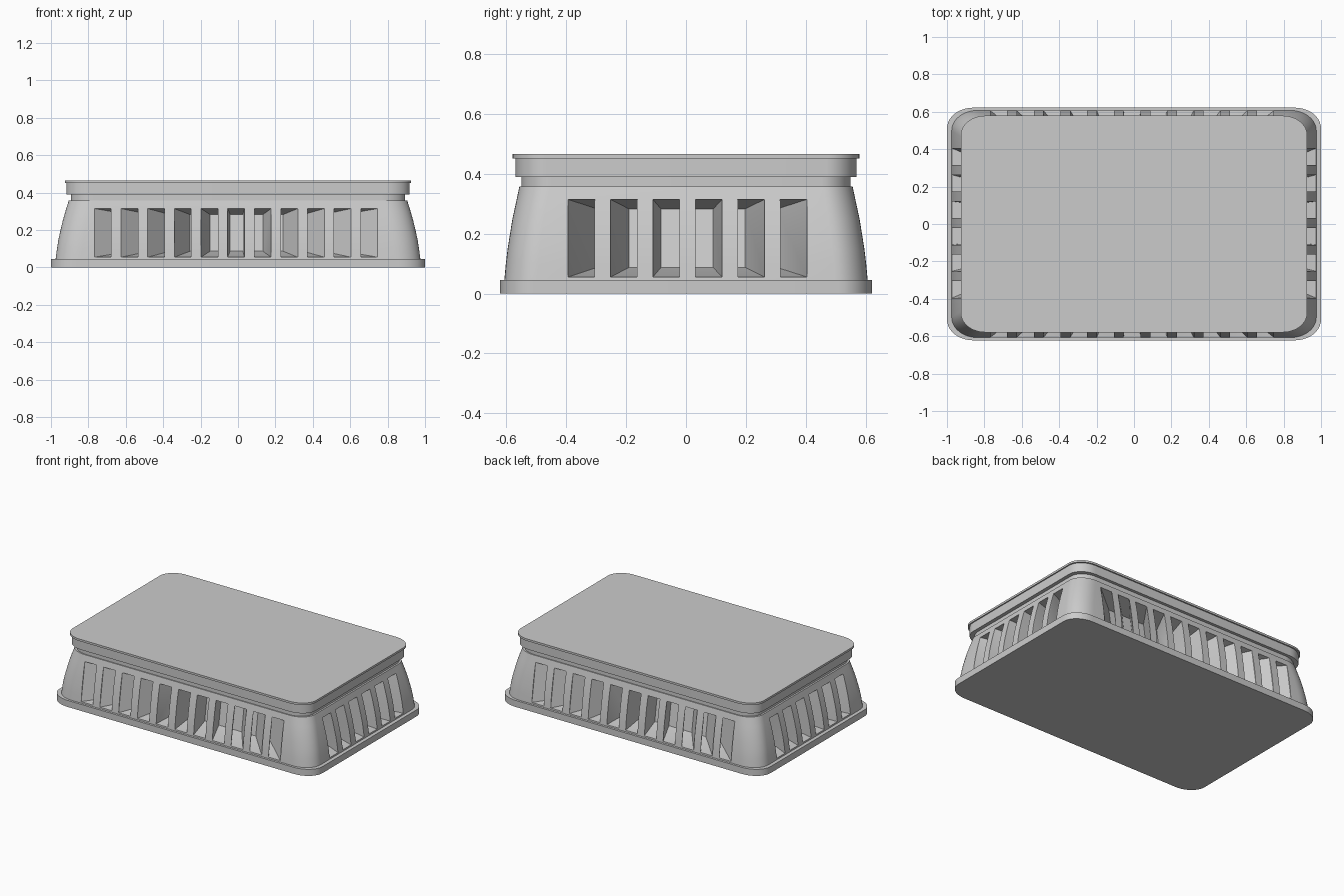
import bpy, bmesh, math

cube = bpy.data.objects.get("Cube")
if cube:
    bpy.data.objects.remove(cube, do_unlink=True)

grey = bpy.data.materials.new("stone_grey")
grey.use_nodes = True
grey.diffuse_color = (0.6, 0.6, 0.6, 1)
grey.node_tree.nodes["Principled BSDF"].inputs["Base Color"].default_value = (0.6, 0.6, 0.6, 1)


def finish(name, bm):
    bmesh.ops.recalc_face_normals(bm, faces=bm.faces)
    mesh = bpy.data.meshes.new(name)
    bm.to_mesh(mesh)
    bm.free()
    mesh.materials.append(grey)
    obj = bpy.data.objects.new(name, mesh)
    bpy.context.collection.objects.link(obj)
    return obj


def smooth(obj):
    bpy.ops.object.select_all(action='DESELECT')
    obj.select_set(True)
    bpy.context.view_layer.objects.active = obj
    bpy.ops.object.shade_smooth_by_angle(angle=math.radians(28))


def outline(hx, hy, steps=10):
    """Rounded rectangle with slightly elliptical corners."""
    rx, ry = 0.14 * hx, 0.18 * hy
    points = []
    for corner, (sx, sy) in enumerate([(1, 1), (-1, 1), (-1, -1), (1, -1)]):
        for i in range(steps + 1):
            a = (corner + i / steps) * math.pi / 2
            points.append((sx * (hx - rx) + rx * math.cos(a),
                           sy * (hy - ry) + ry * math.sin(a)))
    return points


def loft(name, profile):
    """Closed solid through rounded rectangles (half x, half y, z)."""
    bm = bmesh.new()
    rings = [[bm.verts.new((x, y, z)) for x, y in outline(hx, hy)] for hx, hy, z in profile]
    n = len(rings[0])
    for low, high in zip(rings, rings[1:]):
        for i in range(n):
            j = (i + 1) % n
            bm.faces.new((low[i], low[j], high[j], high[i]))
    bm.faces.new(rings[0])
    bm.faces.new(rings[-1])
    return finish(name, bm)


# Stacked plinth parts
foot = loft("foot_rim", [(1, 0.622, 0), (1, 0.622, 0.045)])
wall = loft("curved_wall", [(0.975, 0.607, 0.045), (0.968, 0.602, 0.10), (0.96, 0.596, 0.15),
                            (0.949, 0.588, 0.20), (0.937, 0.58, 0.25), (0.923, 0.569, 0.30),
                            (0.905, 0.557, 0.357)])
neck = loft("recessed_neck", [(0.893, 0.55, 0.357), (0.893, 0.55, 0.39)])
band = loft("upper_band", [(0.918, 0.57, 0.39), (0.918, 0.57, 0.452)])
top = loft("top_plate", [(0.926, 0.579, 0.452), (0.926, 0.579, 0.466)])

# Tapered pockets converging on the middle of the body
LOW, HIGH, SHRINK = 0.055, 0.315, 0.75
MID = (LOW + HIGH) / 2
cutters = bmesh.new()


def pocket(start, depth_low, depth_high, place):
    end = start + 0.09
    corners = [(start, LOW, depth_low), (end, LOW, depth_low),
               (end, HIGH, depth_high), (start, HIGH, depth_high)]
    outer = [(u, 1.1, z) for u, z, d in corners]
    skin = [(u, d, z) for u, z, d in corners]
    inner = [(u * SHRINK, d * SHRINK, MID + (z - MID) * SHRINK) for u, z, d in corners]
    rings = [[cutters.verts.new(place(*p)) for p in ring] for ring in (outer, skin, inner)]
    for a, b in zip(rings, rings[1:]):
        for i in range(4):
            j = (i + 1) % 4
            cutters.faces.new((a[i], a[j], b[j], b[i]))
    cutters.faces.new(rings[0])
    cutters.faces.new(rings[-1])


for side in (-1, 1):
    for i in range(11):
        pocket(-0.768 + i * 0.1425, 0.606, 0.566, lambda u, d, z: (u, side * d, z))
    for i in range(6):
        pocket(-0.395 + i * 0.142, 0.973, 0.919, lambda u, d, z: (side * d, u, z))
cutter = finish("slot_cutters", cutters)
cutter.hide_render = True

cut = wall.modifiers.new("slots", 'BOOLEAN')
cut.operation = 'DIFFERENCE'
cut.solver = 'EXACT'
cut.object = cutter
bpy.context.view_layer.objects.active = wall
bpy.ops.object.modifier_apply(modifier=cut.name)
bpy.data.objects.remove(cutter, do_unlink=True)

for part in (foot, wall, neck, band, top):
    smooth(part)
